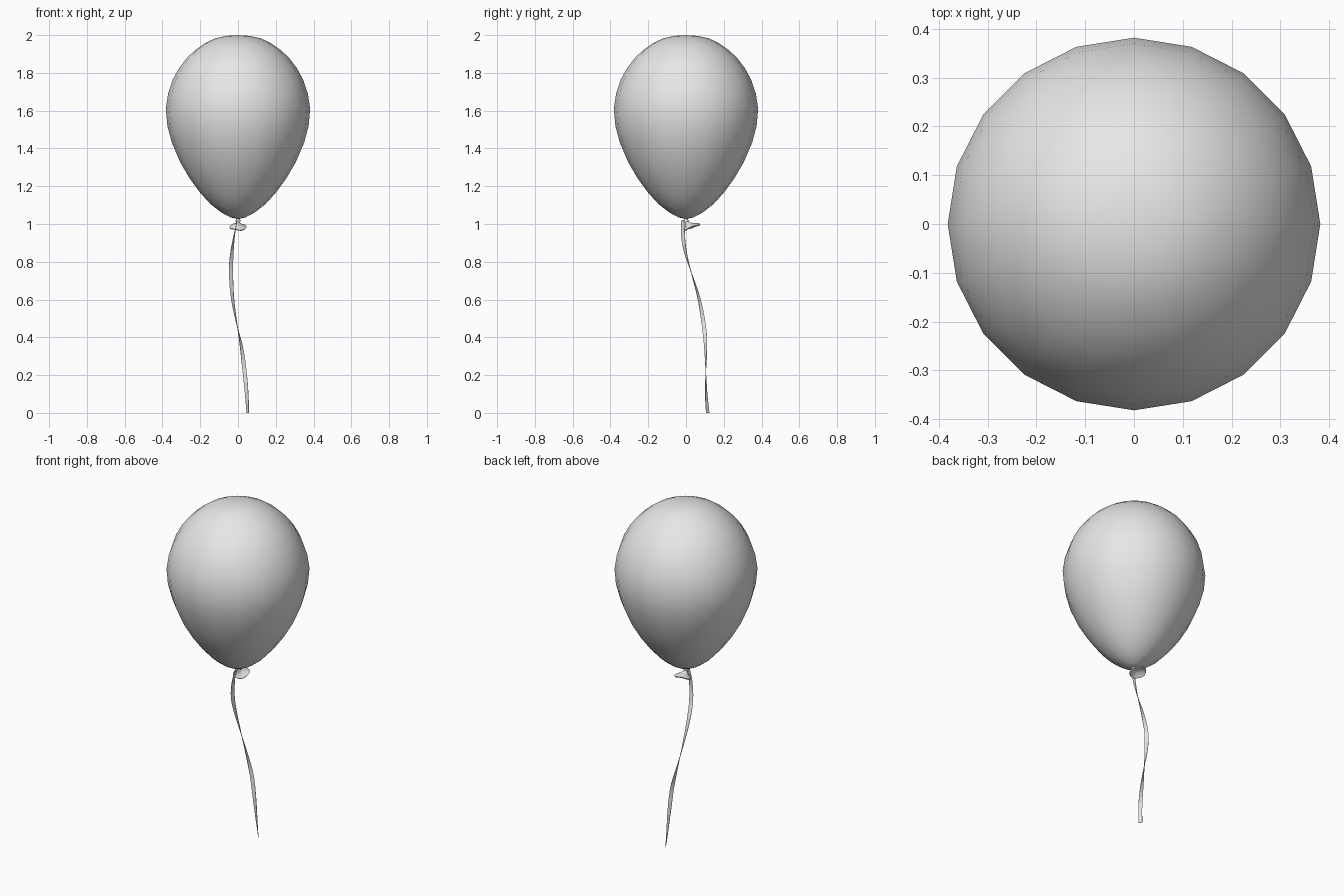
import bpy, bmesh, math
from mathutils import Vector

if "Cube" in bpy.data.objects:
    bpy.data.objects.remove(bpy.data.objects["Cube"])

grey = bpy.data.materials.new("light grey")
grey.diffuse_color = (0.8, 0.8, 0.8, 1)
grey.use_nodes = True
grey.node_tree.nodes["Principled BSDF"].inputs["Base Color"].default_value = grey.diffuse_color


def loft(name, rings, closed_rings=True, cap_start=False, cap_end=False, loop=False, angle=60):
    """Skin a list of vertex rings into a smooth-shaded object."""
    bm = bmesh.new()
    vs = [[bm.verts.new(p) for p in ring] for ring in rings]
    n = len(vs[0])
    pairs = list(zip(vs, vs[1:])) + ([(vs[-1], vs[0])] if loop else [])
    for a, b in pairs:
        for i in range(n if closed_rings else n - 1):
            j = (i + 1) % n
            bm.faces.new((a[i], a[j], b[j], b[i]))
    if cap_start:
        bm.faces.new(vs[0])
    if cap_end:
        bm.faces.new(vs[-1])
    bmesh.ops.remove_doubles(bm, verts=bm.verts, dist=1e-5)
    bmesh.ops.recalc_face_normals(bm, faces=bm.faces)
    me = bpy.data.meshes.new(name)
    bm.to_mesh(me)
    bm.free()
    me.materials.append(grey)
    ob = bpy.data.objects.new(name, me)
    bpy.context.collection.objects.link(ob)
    bpy.ops.object.select_all(action='DESELECT')
    ob.select_set(True)
    bpy.context.view_layer.objects.active = ob
    bpy.ops.object.shade_smooth_by_angle(angle=math.radians(angle))
    return ob


def circle(r, y, z, tilt=0, n=20, wave=0):
    """Ring round the vertical axis, tipped up towards +y by tilt degrees."""
    t = math.radians(tilt)
    pts = []
    for i in range(n):
        a = 2 * math.pi * i / n
        u, v, w = r * math.cos(a), r * math.sin(a), wave * math.cos(3 * a)
        pts.append((u, y + v * math.cos(t) - w * math.sin(t),
                    z + v * math.sin(t) + w * math.cos(t)))
    return pts


# Balloon body: teardrop profile turned in 20 sides
profile = [(0, 2.0), (.06, 1.996), (.12, 1.983), (.175, 1.957), (.225, 1.922),
           (.27, 1.88), (.31, 1.828), (.345, 1.765), (.37, 1.69), (.382, 1.61),
           (.374, 1.52), (.35, 1.43), (.305, 1.325), (.255, 1.24), (.2, 1.165),
           (.145, 1.105), (.09, 1.062), (.04, 1.035), (0, 1.027)]
loft("balloon_body", [circle(r, 0, z) for r, z in profile])

# Flared neck with a tilted, slightly wavy lip and a hollow underside
neck = [(.012, 0, 1.035, 0, 0), (.009, 0, 1.018, 5, 0), (.012, .006, 1.006, 12, 0),
        (.022, .018, .998, 18, .001), (.040, .029, .990, 20, .002),
        (.046, .032, .985, 20, .003), (.043, .033, .980, 20, .003),
        (.034, .031, .984, 20, .002), (.014, .022, .993, 18, 0)]
loft("neck", [circle(r, y, z, t, 16, w) for r, y, z, t, w in neck], cap_end=True)

# String wrap tied round the neck
wrap = []
for i in range(12):
    a = 2 * math.pi * i / 12
    wrap.append([((.011 + .004 * math.cos(b)) * math.cos(a),
                  (.011 + .004 * math.cos(b)) * math.sin(a),
                  1.017 + .005 * math.sin(b))
                 for b in (k * math.pi / 3 for k in range(6))])
loft("string_wrap", wrap, loop=True)

# Ribbon path: z, x, y, twist in degrees
keys = [(1.02, -.004, -.014, 95), (.95, -.018, -.017, 80), (.85, -.032, -.003, 40),
        (.75, -.037, .026, 0), (.6, -.028, .070, -45), (.45, -.002, .096, -90),
        (.35, .018, .104, -135), (.2, .037, .105, -185), (.1, .046, .107, -212),
        (0, .052, .115, -235)]


def sample(z, c):
    """Smooth interpolation of one path channel at height z."""
    n = len(keys)
    i = next((k for k in range(n - 1) if z >= keys[k + 1][0]), n - 2)

    def slope(k):
        a, b = keys[max(k - 1, 0)], keys[min(k + 1, n - 1)]
        return (b[c] - a[c]) / (b[0] - a[0])
    p, q = keys[i], keys[i + 1]
    h = q[0] - p[0]
    t = (z - p[0]) / h
    return ((2*t**3 - 3*t*t + 1) * p[c] + (t**3 - 2*t*t + t) * h * slope(i)
            + (3*t*t - 2*t**3) * q[c] + (t**3 - t*t) * h * slope(i + 1))


# Twisting flat ribbon with a thin rectangular section
ribbon = []
for k in range(41):
    z = 1.02 * (1 - k / 40)
    a = math.radians(sample(z, 3))
    mid = Vector((sample(z, 1), sample(z, 2), z))
    side = Vector((math.cos(a), math.sin(a), 0)) * .0105
    thick = Vector((-math.sin(a), math.cos(a), 0)) * .0012
    ribbon.append([mid - side - thick, mid + side - thick,
                   mid + side + thick, mid - side + thick])
loft("ribbon", ribbon, cap_start=True, cap_end=True, angle=40)
